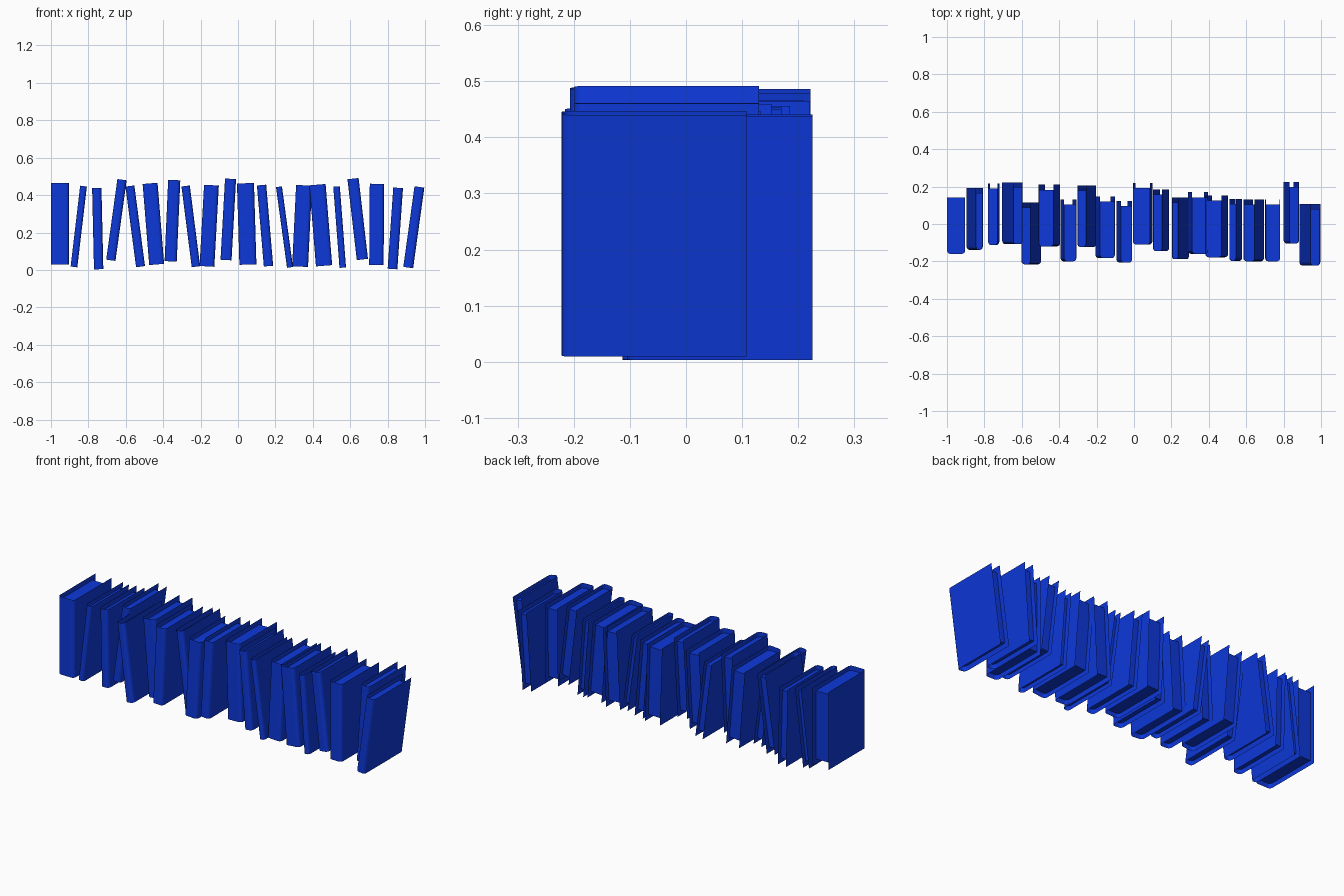
import bpy, bmesh, math

if "Cube" in bpy.data.objects:
    bpy.data.objects.remove(bpy.data.objects["Cube"])

H, D, REC = 0.435, 0.33, 0.027   # cover height, cover depth, page recess

blue = bpy.data.materials.new("book_blue")
blue.diffuse_color = (0.004, 0.04, 0.7, 1)
blue.use_nodes = True
blue.node_tree.nodes["Principled BSDF"].inputs["Base Color"].default_value = blue.diffuse_color

# thickness, bottom x, top x, middle z, spine y
BOOKS = [
    (.097, -.951, -.951, .247, -.160), (.036, -.877, -.826, .232, -.138),
    (.050, -.745, -.755, .221, -.113), (.050, -.680, -.620, .267, -.108),
    (.048, -.521, -.578, .233, -.216), (.080, -.435, -.470, .246, -.120),
    (.065, -.360, -.341, .263, -.200), (.045, -.225, -.280, .233, -.123),
    (.079, -.166, -.142, .236, -.183), (.059, -.064, -.040, .270, -.207),
    (.091, .053, .040, .246, -.110), (.050, .163, .126, .237, -.145),
    (.032, .278, .219, .229, -.188), (.085, .332, .353, .235, -.160),
    (.087, .460, .425, .239, -.178), (.035, .560, .527, .229, -.197),
    (.060, .665, .615, .272, -.200), (.077, .740, .743, .243, -.200),
    (.052, .826, .856, .222, -.105), (.053, .910, .970, .228, -.222),
]


def spine_curve(t):
    """Rounded spine corners, from the left cover round to the right cover."""
    rx, ry, n = min(0.018, t * 0.35), 0.018, 4
    right = [(t / 2 - rx + rx * math.sin(a), ry - ry * math.cos(a))
             for a in (math.pi / 2 * i / n for i in range(n + 1))]
    return [(-x, y) for x, y in reversed(right)] + right


def book(i, t, xb, xt, z, y):
    bm = bmesh.new()
    curve = spine_curve(t)

    # thin cover sheet wrapped round the spine, full height
    outline = [(-t / 2, D)] + curve + [(t / 2, D)]
    low = [bm.verts.new((px, py, -H / 2)) for px, py in outline]
    top = [bm.verts.new((px, py, H / 2)) for px, py in outline]
    for a in range(len(outline) - 1):
        bm.faces.new((low[a], low[a + 1], top[a + 1], top[a]))

    # recessed page block: bottom, top and fore edge
    pages = [(-t / 2, D - REC)] + curve + [(t / 2, D - REC)]
    pl = [bm.verts.new((px, py, -H / 2 + REC)) for px, py in pages]
    pt = [bm.verts.new((px, py, H / 2 - REC)) for px, py in pages]
    bm.faces.new(list(reversed(pl)))
    bm.faces.new(pt)
    bm.faces.new((pl[-1], pl[0], pt[0], pt[-1]))

    me = bpy.data.meshes.new(f"book_{i:02d}")
    bm.to_mesh(me)
    bm.free()
    me.materials.append(blue)
    ob = bpy.data.objects.new(f"book_{i:02d}", me)
    bpy.context.collection.objects.link(ob)
    ob.location = ((xb + xt) / 2, y, z)
    ob.rotation_euler.y = math.atan2(xt - xb, 0.432)


# row of leaning books
for i, spec in enumerate(BOOKS, 1):
    book(i, *spec)
